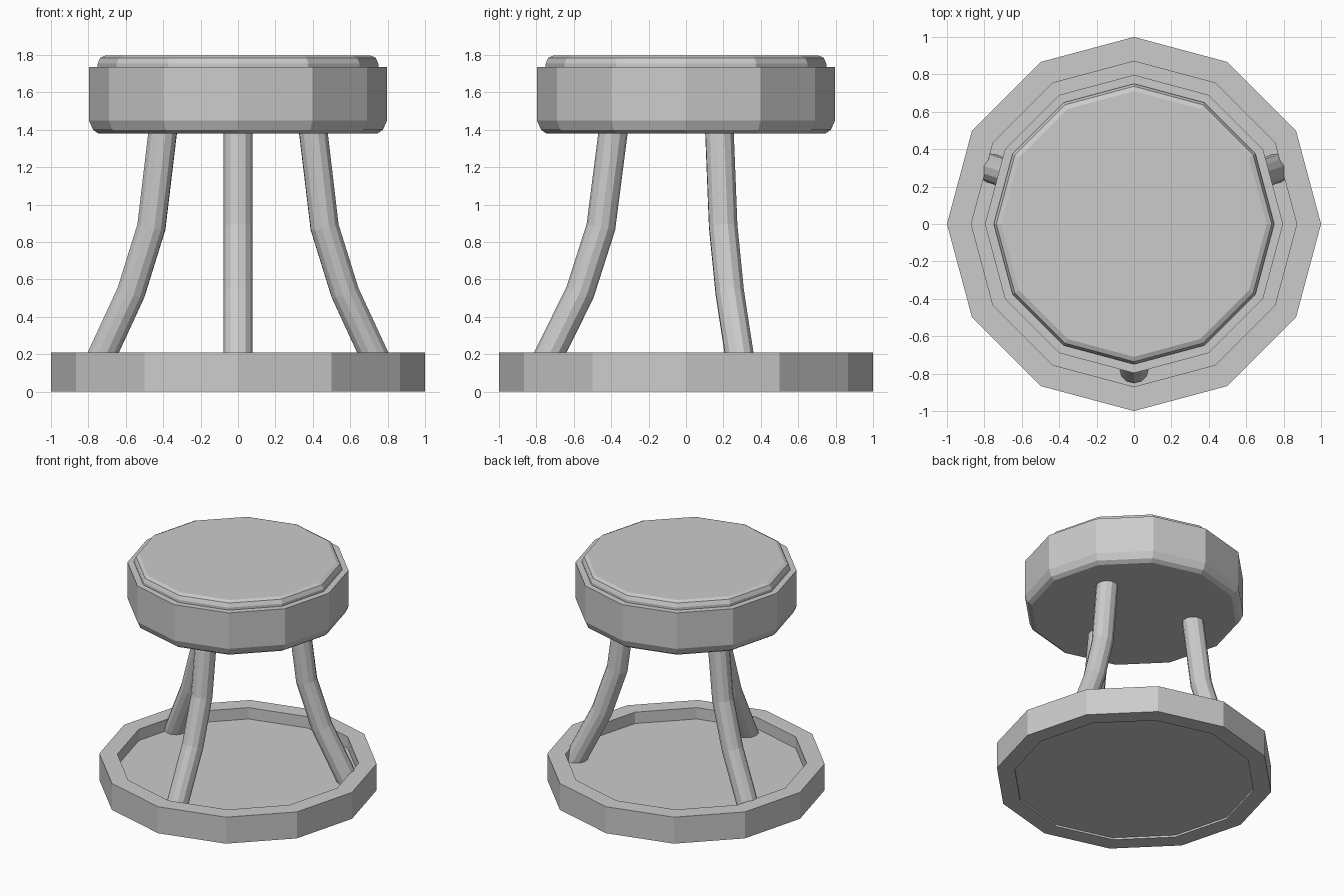
import bpy, bmesh, math

cube = bpy.data.objects.get("Cube")
if cube:
    bpy.data.objects.remove(cube, do_unlink=True)

SIDES = 12

grey = bpy.data.materials.new("plain_grey")
grey.use_nodes = True
grey.diffuse_color = (0.6, 0.6, 0.6, 1)
grey.node_tree.nodes["Principled BSDF"].inputs["Base Color"].default_value = (0.6, 0.6, 0.6, 1)


def lathe(name, profile, ring=False):
    """Revolve (radius, z) points; a ring closes on itself, a solid gets flat caps."""
    bm = bmesh.new()
    loops = []
    for r, z in profile:
        angles = [math.tau * i / SIDES for i in range(SIDES)]
        loops.append([bm.verts.new((r * math.cos(a), r * math.sin(a), z)) for a in angles])
    pairs = list(zip(loops, loops[1:]))
    if ring:
        pairs.append((loops[-1], loops[0]))
    else:
        bm.faces.new(loops[0])
        bm.faces.new(loops[-1])
    for low, high in pairs:
        for i in range(SIDES):
            j = (i + 1) % SIDES
            bm.faces.new((low[i], low[j], high[j], high[i]))
    bmesh.ops.recalc_face_normals(bm, faces=bm.faces)
    mesh = bpy.data.meshes.new(name)
    bm.to_mesh(mesh)
    bm.free()
    obj = bpy.data.objects.new(name, mesh)
    mesh.materials.append(grey)
    bpy.context.collection.objects.link(obj)
    return obj


def bent_leg(name, points, radius=0.078):
    """Faceted tube along a bent path."""
    curve = bpy.data.curves.new(name, "CURVE")
    curve.dimensions = "3D"
    curve.twist_mode = "Z_UP"
    curve.bevel_depth = radius
    curve.bevel_resolution = (SIDES - 4) // 2
    curve.use_fill_caps = True
    spline = curve.splines.new("POLY")
    spline.points.add(len(points) - 1)
    for point, co in zip(spline.points, points):
        point.co = (*co, 1)
    curve.materials.append(grey)
    obj = bpy.data.objects.new(name, curve)
    bpy.context.collection.objects.link(obj)
    bpy.ops.object.select_all(action="DESELECT")
    obj.select_set(True)
    bpy.context.view_layer.objects.active = obj
    bpy.ops.object.convert(target="MESH")
    bpy.ops.object.shade_flat()


# Base: raised rim around a recessed floor
lathe("base_rim", [(1, 0), (1, 0.21), (0.87, 0.21), (0.87, 0)], ring=True)
lathe("base_floor", [(0.87, 0.015), (0.87, 0.12)])

# Seat body with a rounded lower edge, and a thin cushion on top
lathe("seat", [(0.745, 1.38), (0.775, 1.40), (0.797, 1.45), (0.797, 1.735)])
lathe("cushion", [(0.75, 1.72), (0.75, 1.755), (0.736, 1.785), (0.71, 1.797)])

# Legs: one in front, a mirrored pair behind
heights = (0.10, 0.21, 0.53, 0.88, 1.41)
front_y = (-0.78, -0.725, -0.567, -0.455, -0.387)
bent_leg("front_leg", [(0, y, z) for y, z in zip(front_y, heights)])

back_x = (0.77, 0.72, 0.572, 0.463, 0.40)
back_y = (0.30, 0.283, 0.234, 0.199, 0.178)
for name, side in (("back_left_leg", 1), ("back_right_leg", -1)):
    bent_leg(name, [(side * x, y, z) for x, y, z in zip(back_x, back_y, heights)])
